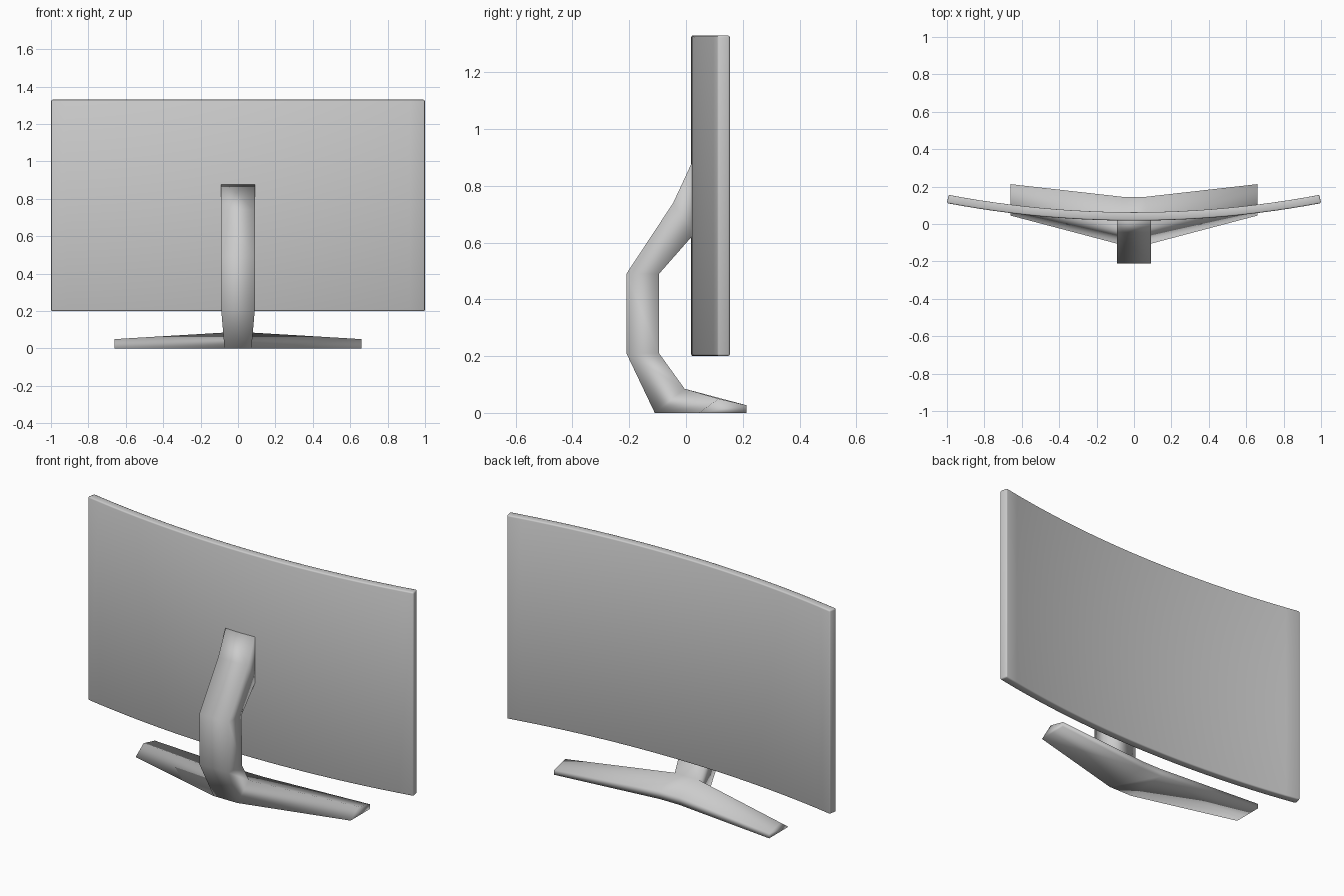
import bpy, bmesh, math

if "Cube" in bpy.data.objects:
    bpy.data.objects.remove(bpy.data.objects["Cube"])


def finish(name, bm, smooth_angle=None):
    bmesh.ops.recalc_face_normals(bm, faces=bm.faces)
    mesh = bpy.data.meshes.new(name)
    bm.to_mesh(mesh)
    bm.free()
    obj = bpy.data.objects.new(name, mesh)
    bpy.context.collection.objects.link(obj)
    bpy.context.view_layer.objects.active = obj
    obj.select_set(True)
    if smooth_angle is None:
        bpy.ops.object.shade_smooth()
    else:
        bpy.ops.object.shade_smooth_by_angle(angle=math.radians(smooth_angle))
    obj.select_set(False)
    return obj


def bridge(bm, a, b):
    for i in range(len(a)):
        j = (i + 1) % len(a)
        bm.faces.new((a[i], a[j], b[j], b[i]))


# Curved screen: rectangular section swept along a shallow arc
bm = bmesh.new()
radius, y_back, depth, segs = 5.4, 0.018, 0.045, 24
half = math.asin(1.0 / radius)
rings = []
for i in range(segs + 1):
    a = -half + 2 * half * i / segs
    ring = []
    for d, z in ((0, 0.2), (0, 1.33), (depth, 1.33), (depth, 0.2)):
        r = radius - d
        ring.append(bm.verts.new((math.sin(a) * r, y_back + radius - math.cos(a) * r, z)))
    rings.append(ring)
for a, b in zip(rings, rings[1:]):
    bridge(bm, a, b)
bm.faces.new(rings[0])
bm.faces.new(rings[-1][::-1])
bmesh.ops.recalc_face_normals(bm, faces=bm.faces)
rim = [e for e in bm.edges if e.calc_face_angle(0) > 1]
bmesh.ops.bevel(bm, geom=rim, offset=0.007, segments=2, profile=0.5, affect='EDGES')
finish("screen", bm, 50)

# Stand: bent neck flowing into a two-winged foot
# Neck levels: half width and (y, z) of the outer and inner edge
levels = [
    (0.09, (0.03, 0.902), (0.03, 0.70)),
    (0.09, (-0.045, 0.74), (0.03, 0.632)),
    (0.09, (-0.21, 0.49), (-0.095, 0.49)),
    (0.09, (-0.21, 0.21), (-0.095, 0.21)),
    (0.072, (-0.11, 0.0), (-0.005, 0.085)),
]
bm = bmesh.new()
rings = []
for w, o, n in levels:
    rings.append([bm.verts.new((x, *p)) for x, p in ((-w, o), (w, o), (w, n), (-w, n))])
for a, b in zip(rings, rings[1:]):
    bridge(bm, a, b)
bm.faces.new(rings[0])

# Foot: hub sections shared with the neck, then tapered wing tips
toe_l, toe_r, ridge_r, ridge_l = rings[-1]
hub, tips = {}, {}
for s, toe, ridge in ((-1, toe_l, ridge_l), (1, toe_r, ridge_r)):
    hub[s] = [toe, ridge] + [bm.verts.new((s * 0.06, 0.145, z)) for z in (0.043, 0)]
    tips[s] = [bm.verts.new((s * 0.66, y, z))
               for y, z in ((0.045, 0), (0.115, 0.05), (0.213, 0.027), (0.213, 0))]
    bridge(bm, hub[s], tips[s])
    bm.faces.new(tips[s])
for i in (1, 2, 3):
    j = (i + 1) % 4
    bm.faces.new((hub[-1][i], hub[-1][j], hub[1][j], hub[1][i]))
finish("stand", bm)
